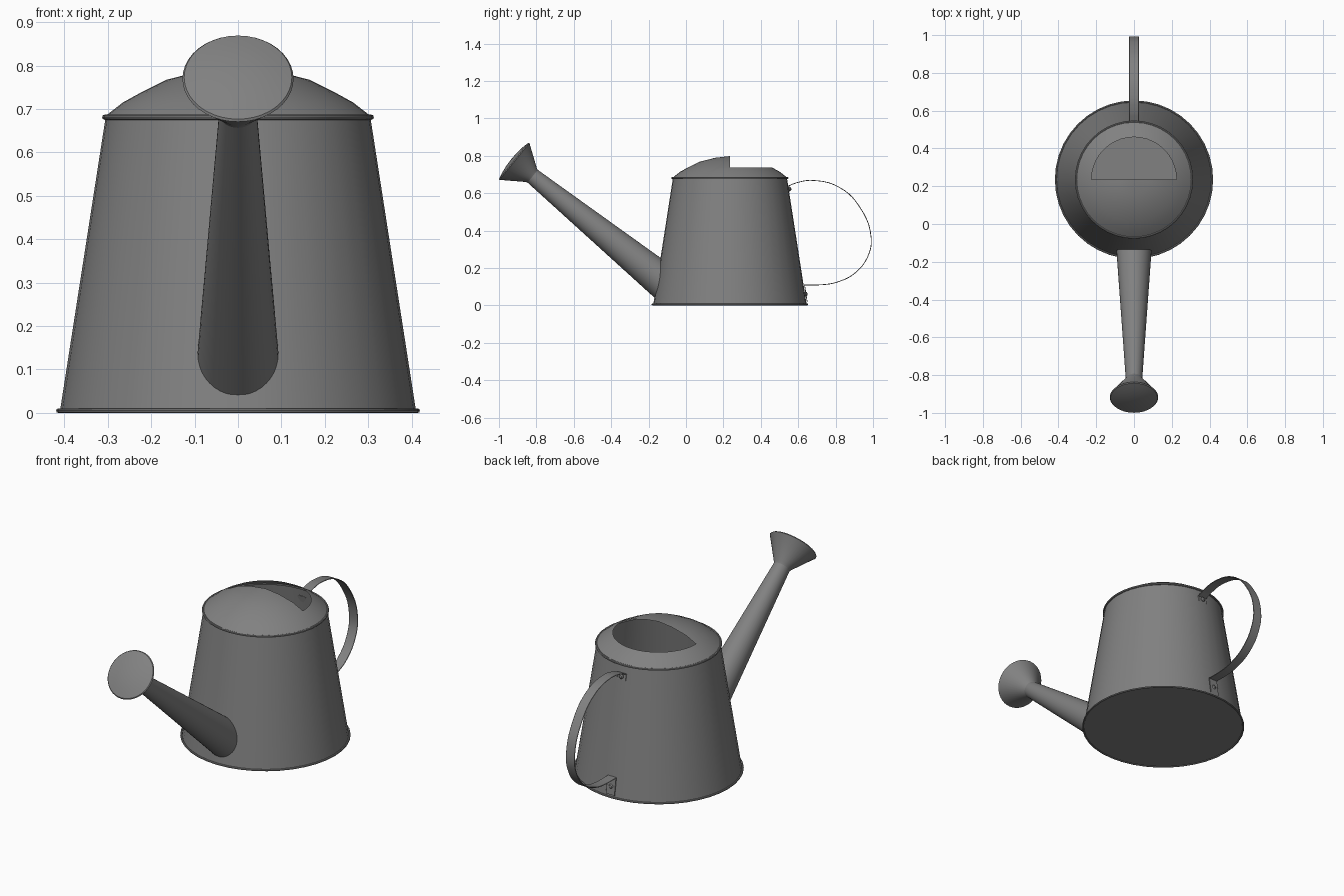
import bpy, bmesh, math
from mathutils import Matrix, Vector

cube = bpy.data.objects.get("Cube")
if cube:
    bpy.data.objects.remove(cube, do_unlink=True)

# One dull metal for the whole can
metal = bpy.data.materials.new("grey metal")
metal.use_nodes = True
GREY = (0.22, 0.22, 0.22, 1)
metal.diffuse_color = GREY
metal.node_tree.nodes["Principled BSDF"].inputs["Base Color"].default_value = GREY

CY = 0.235                      # body axis
BASE_R, TOP_R, HEIGHT = 0.41, 0.305, 0.68
BODY = Matrix.Translation((0, CY, 0))


def select_only(obj):
    bpy.ops.object.select_all(action='DESELECT')
    obj.select_set(True)
    bpy.context.view_layer.objects.active = obj


def finish(name, bm):
    bmesh.ops.remove_doubles(bm, verts=bm.verts, dist=1e-5)
    bmesh.ops.recalc_face_normals(bm, faces=bm.faces)
    mesh = bpy.data.meshes.new(name)
    bm.to_mesh(mesh)
    bm.free()
    obj = bpy.data.objects.new(name, mesh)
    bpy.context.collection.objects.link(obj)
    mesh.materials.append(metal)
    select_only(obj)
    bpy.ops.object.shade_smooth_by_angle(angle=math.radians(35))
    return obj


def revolve(profile, matrix, segs=40):
    """Lathe (radius, height) points about local z."""
    bm = bmesh.new()
    verts = [bm.verts.new((r, 0, z)) for r, z in profile]
    edges = [bm.edges.new(pair) for pair in zip(verts, verts[1:])]
    bmesh.ops.spin(bm, geom=verts + edges, cent=(0, 0, 0), axis=(0, 0, 1),
                   angle=math.tau, steps=segs, use_duplicate=False)
    bmesh.ops.remove_doubles(bm, verts=bm.verts, dist=1e-5)
    bmesh.ops.transform(bm, matrix=matrix, verts=bm.verts)
    return bm


def wall_radius(z):
    return BASE_R + (TOP_R - BASE_R) * z / HEIGHT


# Body with floor, and its two rolled rims
finish("body", revolve([(0, 0.004), (BASE_R, 0.004), (TOP_R, HEIGHT)], BODY))
for name, r, z, t in (("base_rim", 0.414, 0.005, 0.005), ("top_rim", 0.307, 0.681, 0.006)):
    ring = [(r + t * math.cos(a * math.tau / 8), z + t * math.sin(a * math.tau / 8))
            for a in range(9)]
    finish(name, revolve(ring, BODY))

# Domed lid with the rear half of its crown cut open
LIP = 0.225
lid = revolve([(TOP_R, 0.684), (0.265, 0.715), (LIP, 0.737), (0.165, 0.767),
               (0.08, 0.789), (0, 0.798)], BODY)
opening = []
for f in lid.faces:
    c = f.calc_center_median()
    if c.y > CY and math.hypot(c.x, c.y - CY) < LIP - 0.01:
        opening.append(f)
bmesh.ops.delete(lid, geom=opening, context='FACES')
finish("lid", lid)

# Tapered spout, its base trimmed to the body wall
axis = Vector((0, -0.776, 0.631)).normalized()
tip = Vector((0, -0.828, 0.697))
length = 0.86
turn = axis.to_track_quat('Z', 'Y').to_matrix().to_4x4()
root = tip - axis * length
spout = revolve([(0.093, 0), (0.043, length)], Matrix.Translation(root) @ turn)
for v in spout.verts:
    if (v.co - root).length < 0.2:
        for _ in range(8):
            wall_y = CY - math.sqrt(wall_radius(v.co.z) ** 2 - v.co.x ** 2)
            v.co += axis * ((wall_y + 0.003 - v.co.y) / axis.y)
finish("spout", spout)

# Sprinkler rose with a gently domed face
finish("sprinkler_rose",
       revolve([(0.043, -0.012), (0.048, 0), (0.122, 0.108), (0.128, 0.115),
                (0.124, 0.12), (0.09, 0.128), (0.045, 0.134), (0, 0.136)],
               Matrix.Translation(tip) @ turn))

# Flat strap handle, both ends folded down against the wall
path = [(0.553, 0.605), (0.546, 0.638), (0.60, 0.658), (0.68, 0.668), (0.82, 0.631),
        (0.93, 0.524), (0.99, 0.36), (0.97, 0.257), (0.90, 0.17), (0.81, 0.125),
        (0.746, 0.112), (0.634, 0.109), (0.648, 0.018)]
curve = bpy.data.curves.new("handle", 'CURVE')
curve.dimensions = '2D'
curve.fill_mode = 'NONE'
curve.extrude, curve.bevel_depth, curve.bevel_resolution = 0.025, 0.002, 0
curve.resolution_u = 5
spline = curve.splines.new('BEZIER')
spline.bezier_points.add(len(path) - 1)
for i, (p, co) in enumerate(zip(spline.bezier_points, path)):
    p.co = (*co, 0)
    kind = 'VECTOR' if i in (0, 1, len(path) - 2, len(path) - 1) else 'AUTO'
    p.handle_left_type = p.handle_right_type = kind
handle = bpy.data.objects.new("handle", curve)
bpy.context.collection.objects.link(handle)
handle.matrix_world = Matrix(((0, 0, 1, 0), (1, 0, 0, 0), (0, 1, 0, 0), (0, 0, 0, 1)))
curve.materials.append(metal)
select_only(handle)
bpy.ops.object.convert(target='MESH')
bpy.ops.object.shade_smooth_by_angle(angle=math.radians(35))

# Rivets holding the strap ends
outward = Vector((0, 1, 0.15)).to_track_quat('Z', 'Y').to_matrix().to_4x4()
for name, z in (("upper_rivet", 0.622), ("lower_rivet", 0.06)):
    place = Matrix.Translation((0, CY + wall_radius(z), z)) @ outward
    finish(name, revolve([(0.012, 0), (0.012, 0.008), (0.007, 0.013), (0, 0.014)], place, 12))
